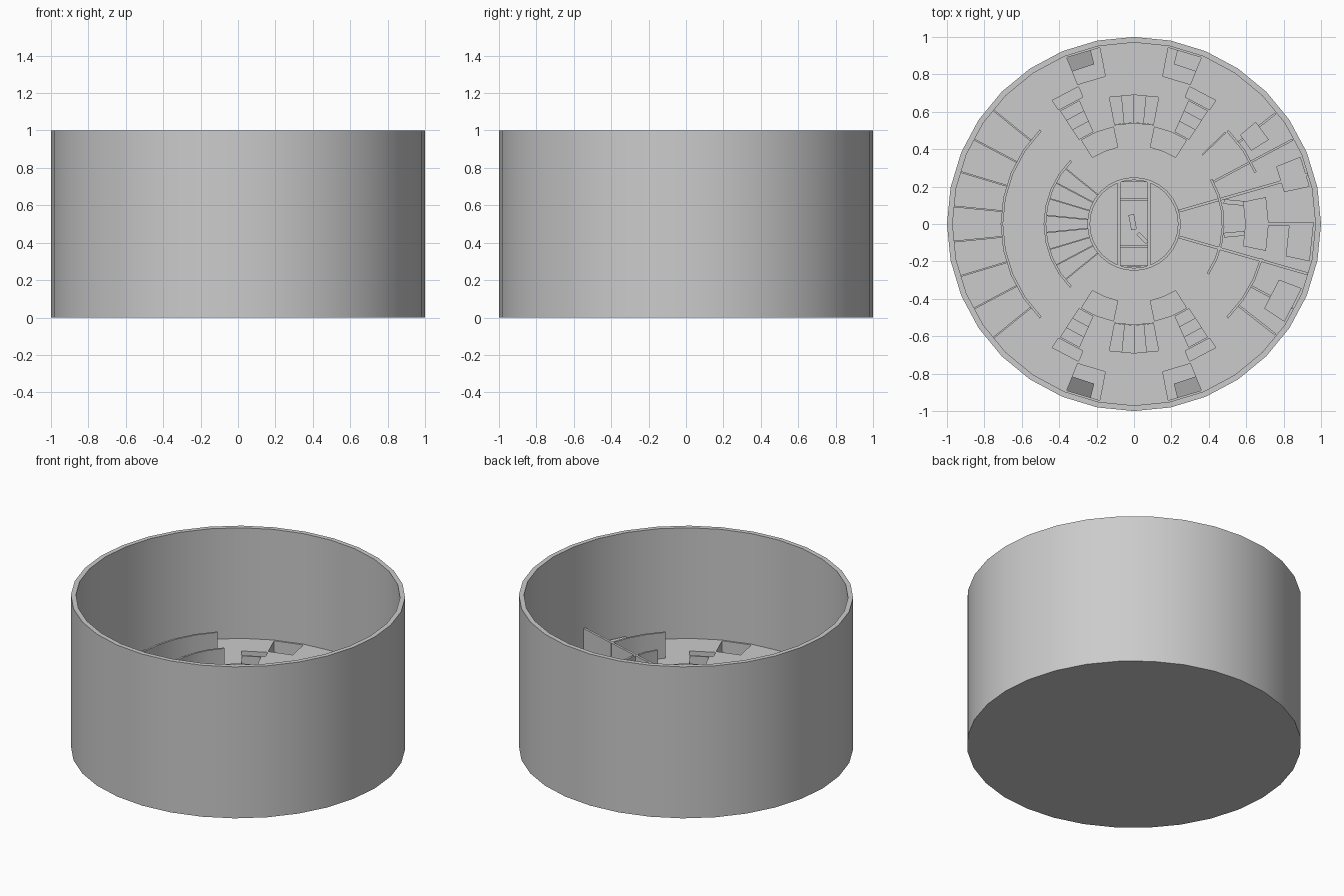
import bpy, bmesh
from math import cos, sin, radians

if "Cube" in bpy.data.objects:
    bpy.data.objects.remove(bpy.data.objects["Cube"])

FLOOR, WALL_TOP, PIT = 0.27, 0.44, 0.04


def finish(name, bm, smooth=False):
    bmesh.ops.recalc_face_normals(bm, faces=bm.faces)
    me = bpy.data.meshes.new(name)
    bm.to_mesh(me)
    bm.free()
    ob = bpy.data.objects.new(name, me)
    bpy.context.collection.objects.link(ob)
    if smooth:
        bpy.context.view_layer.objects.active = ob
        ob.select_set(True)
        bpy.ops.object.shade_smooth_by_angle(angle=radians(30))
        ob.select_set(False)
    return ob


def sector(bm, r0, r1, a0, a1, z0, z1, n=None, z1_end=None):
    """Ring segment prism; the top may slope along the arc."""
    full = a1 - a0 >= 360
    n = n or max(1, round((a1 - a0) / 11.25))
    z1_end = z1 if z1_end is None else z1_end
    rings = []
    for i in range(n if full else n + 1):
        a = radians(a0 + (a1 - a0) * i / n)
        zt = z1 + (z1_end - z1) * i / n
        rings.append([bm.verts.new((r * cos(a), r * sin(a), z))
                      for r, z in ((r0, z0), (r1, z0), (r1, zt), (r0, zt))])
    for i in range(n):
        p, q = rings[i], rings[(i + 1) % len(rings)]
        for k in range(4):
            bm.faces.new((p[k], p[(k + 1) % 4], q[(k + 1) % 4], q[k]))
    if not full:
        bm.faces.new(rings[0])
        bm.faces.new(rings[-1])


def bar(bm, p, q, t, z0, z1):
    """Straight wall of thickness t from p to q."""
    dx, dy = q[0] - p[0], q[1] - p[1]
    l = (dx * dx + dy * dy) ** 0.5
    nx, ny = -dy / l * t / 2, dx / l * t / 2
    pts = [(p[0] + nx, p[1] + ny), (p[0] - nx, p[1] - ny),
           (q[0] - nx, q[1] - ny), (q[0] + nx, q[1] + ny)]
    lo, hi = [[bm.verts.new((x, y, z)) for x, y in pts] for z in (z0, z1)]
    bm.faces.new(lo)
    bm.faces.new(hi)
    for k in range(4):
        bm.faces.new((lo[k], lo[(k + 1) % 4], hi[(k + 1) % 4], hi[k]))


def radial(bm, a, r0, r1, t, z1):
    c, s = cos(radians(a)), sin(radians(a))
    bar(bm, (r0 * c, r0 * s), (r1 * c, r1 * s), t, FLOOR - 0.02, z1)


def arc(a0, w):
    """The four mirrored copies of an angular span in the rear left."""
    b = a0 + w
    return [(a0, b), (180 - b, 180 - a0), (180 + 180 - b, 360 - a0), (180 + a0, 180 + b)]


# outer wall
bm = bmesh.new()
sector(bm, 0.97, 1.0, 0, 360, 0, 1, 32)
finish("outer_wall", bm, True)

# floor slab, with stair wells and entry pits cut into it
bm = bmesh.new()
bmesh.ops.create_cone(bm, cap_ends=True, segments=32, radius1=0.98, radius2=0.98, depth=FLOOR)
bmesh.ops.translate(bm, verts=bm.verts, vec=(0, 0, FLOOR / 2))
floor = finish("floor_slab", bm)

bm = bmesh.new()
for a0, a1 in arc(101, 11):
    sector(bm, 0.805, 0.96, a0, a1, PIT, 0.5, 1)
for a0, a1 in arc(112, 11.5):
    sector(bm, 0.732, 0.792, a0, a1, PIT + 0.1, 0.5, 1)
for a0, a1 in arc(114, 9):
    sector(bm, 0.54, 0.72, a0, a1, PIT, 0.5, 1)
for a0, a1 in arc(102, 20):
    sector(bm, 0.42, 0.53, a0, a1, PIT + 0.1, 0.5, 2)
for a in (90, 270):
    sector(bm, 0.54, 0.69, a - 11, a + 11, PIT, 0.5, 2)
cutter = finish("pit_cutter", bm)
cutter.hide_render = True
mod = floor.modifiers.new("pits", 'BOOLEAN')
mod.operation, mod.object, mod.solver = 'DIFFERENCE', cutter, 'EXACT'
bpy.context.view_layer.objects.active = floor
bpy.ops.object.modifier_apply(modifier=mod.name)
bpy.data.objects.remove(cutter)

# stairs and ramps inside the pits
bm = bmesh.new()
for a0, a1 in arc(114, 9):
    for i in range(3):
        sector(bm, 0.54 + 0.06 * i, 0.60 + 0.06 * i, a0, a1, PIT - 0.02, 0.08 + 0.05 * i, 1)
for a in (90, 270):
    for i in range(4):
        sector(bm, 0.54, 0.69, a - 11 + 5.5 * i, a - 5.5 + 5.5 * i, PIT - 0.02, 0.08 + 0.05 * i, 1)
for a0, a1 in arc(104, 8):
    up = (a0 % 180) > 90
    sector(bm, 0.88, 0.96, a0, a1, PIT - 0.02, 0.08 if up else 0.2, 1, 0.2 if up else 0.08)
finish("stairs_and_ramps", bm)

# raised room floors on the left and right
bm = bmesh.new()
for a in (180, 0):
    for r0, r1 in ((0.25, 0.475), (0.705, 0.975)):
        sector(bm, r0, r1, a - 45, a + 45, FLOOR - 0.02, FLOOR + 0.008, 8)
finish("room_floors", bm)

# curved corridor walls
bm = bmesh.new()
for r, a0, a1 in ((0.47, 135, 225), (0.70, 135, 225), (0.47, -34, 30),
                  (0.70, -45, -15), (0.70, 23, 45)):
    sector(bm, r, r + 0.013, a0, a1, FLOOR - 0.02, WALL_TOP)
finish("corridor_walls", bm, True)

# radial cabin partitions, low on the left and full height on the right
bm = bmesh.new()
for i in range(8):
    a = 141 + i * 78 / 7
    radial(bm, a, 0.25, 0.47, 0.007, 0.29)
    radial(bm, a, 0.70, 0.97, 0.009, 0.29)
finish("cabin_partitions", bm)

bm = bmesh.new()
for s in (1, -1):
    radial(bm, s * 16, 0.25, 0.965, 0.015, WALL_TOP if s < 0 else 0.32)
    radial(bm, s * 28, 0.48 if s > 0 else 0.71, 0.96, 0.012, 0.30)
    radial(bm, s * 38, 0.71, 0.96, 0.012, 0.30)
    bar(bm, (0.48, s * 0.09 + 0.03), (0.59, s * 0.08 + 0.03), 0.025, FLOOR - 0.02, 0.30)
bar(bm, (0.365, 0.37), (0.49, 0.49), 0.008, FLOOR - 0.02, 0.30)
finish("office_partitions", bm)

# desks and cabinets in the right-hand rooms
bm = bmesh.new()
for r0, r1, a0, a1 in ((0.595, 0.72, -11.5, 11.5), (0.82, 0.96, 12, 22), (0.72, 0.96, -0.6, 0.6),
                       (0.83, 0.96, -12, 0), (0.83, 0.96, -33, -21), (0.74, 0.85, 32, 40)):
    sector(bm, r0, r1, a0, a1, FLOOR - 0.02, 0.32)
finish("desks", bm)

# central lift core
bm = bmesh.new()
sector(bm, 0.235, 0.25, 0, 360, FLOOR - 0.02, WALL_TOP, 32)
for x in (-0.08, 0.08):
    bar(bm, (x, -0.23), (x, 0.23), 0.015, FLOOR - 0.02, WALL_TOP)
for y in (-0.225, -0.12, 0.13, 0.23):
    bar(bm, (-0.08, y), (0.08, y), 0.01, FLOOR - 0.02, 0.40)
finish("lift_core", bm)

bm = bmesh.new()
bar(bm, (-0.015, 0.05), (0.0, -0.03), 0.03, FLOOR - 0.02, 0.36)
bar(bm, (0.02, -0.05), (0.07, -0.1), 0.02, FLOOR - 0.02, 0.33)
finish("core_console", bm)
